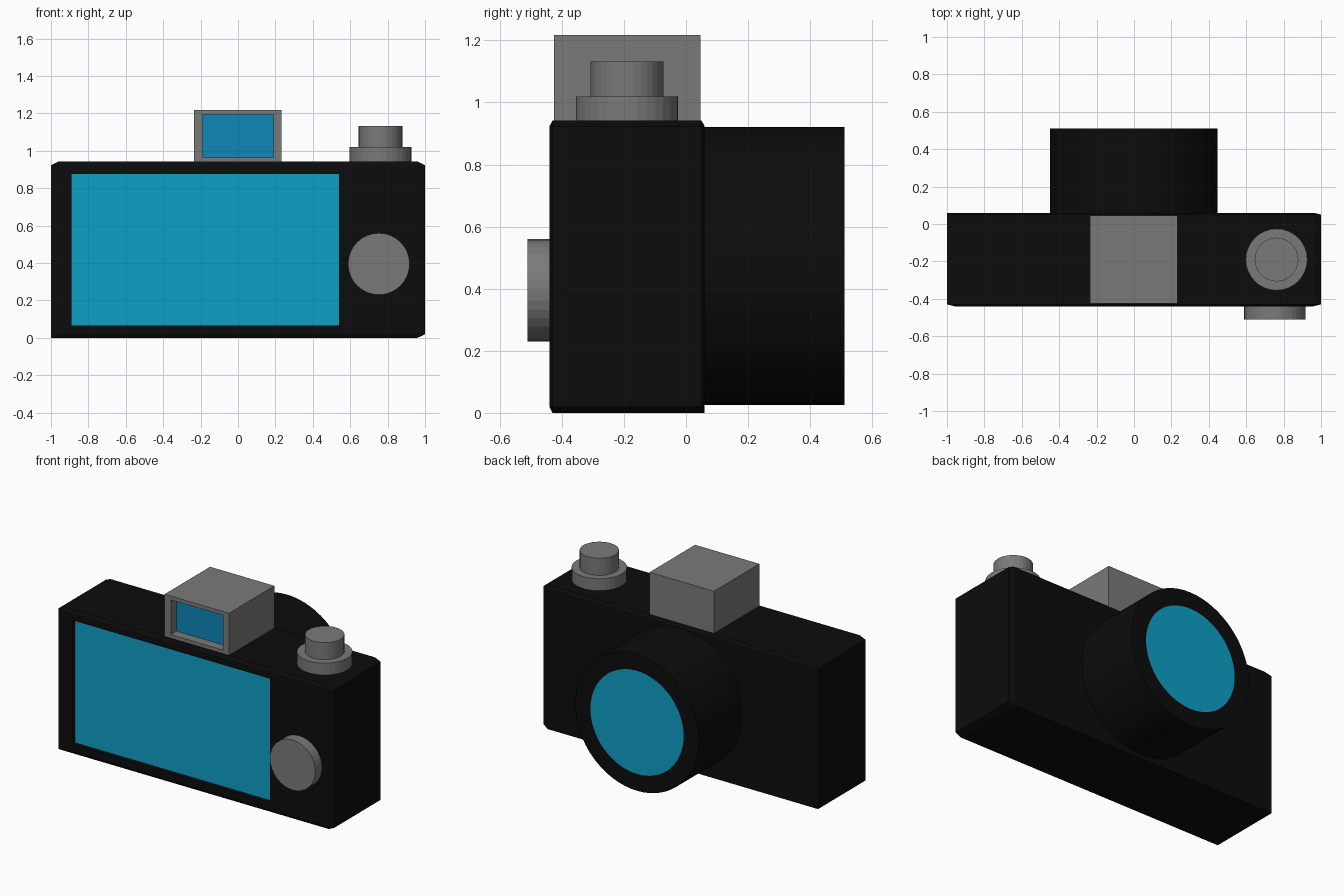
import bpy, bmesh, math
from mathutils import Matrix, Vector

if "Cube" in bpy.data.objects:
    bpy.data.objects.remove(bpy.data.objects["Cube"])


def material(name, rgb):
    m = bpy.data.materials.new(name)
    m.diffuse_color = (*rgb, 1)
    m.use_nodes = True
    m.node_tree.nodes["Principled BSDF"].inputs["Base Color"].default_value = m.diffuse_color
    return m


BLACK = material("black casing", (0.0037, 0.0037, 0.0037))
GREY = material("grey metal", (0.195, 0.195, 0.195))
BLUE = material("screen blue", (0.0044, 0.352, 0.565))
DEEP = material("viewfinder blue", (0.0044, 0.242, 0.468))


def finish(bm, name, *mats):
    bmesh.ops.recalc_face_normals(bm, faces=bm.faces[:])
    me = bpy.data.meshes.new(name)
    bm.to_mesh(me)
    bm.free()
    for m in mats:
        me.materials.append(m)
    ob = bpy.data.objects.new(name, me)
    bpy.context.collection.objects.link(ob)
    return ob


def box(lo, hi, bevel=0):
    """Box between two corners; the bevel is a fraction of each side."""
    bm = bmesh.new()
    bmesh.ops.create_cube(bm, size=1)
    if bevel:
        # the three edges meeting at the lower back left corner stay sharp
        corner = Vector((-0.5, 0.5, -0.5))
        edges = [e for e in bm.edges
                 if all((v.co - corner).length > 0.01 for v in e.verts)]
        bmesh.ops.bevel(bm, geom=edges, offset=bevel, segments=1,
                        affect='EDGES', profile=0.5)
    lo, hi = Vector(lo), Vector(hi)
    bm.transform(Matrix.Translation((lo + hi) / 2) @ Matrix.Diagonal((*(hi - lo), 1)))
    return bm


def recess(bm, x0, x1, z0, z1, depth):
    """Sink a rectangular window into the large front face."""
    bm.normal_update()
    face = max((f for f in bm.faces if f.normal.y < -0.99),
               key=lambda f: f.calc_area())
    bmesh.ops.inset_individual(bm, faces=[face], thickness=0.01)
    c = face.calc_center_median()
    corners = [(v, v.co.x < c.x, v.co.z < c.z) for v in face.verts]
    for v, left, low in corners:
        v.co.x = x0 if left else x1
        v.co.z = z0 if low else z1
    new = bmesh.ops.extrude_discrete_faces(bm, faces=[face])["faces"][0]
    for v in new.verts:
        v.co.y += depth
    new.material_index = 1


def cylinder(base, radius, length, axis='Z', sides=32):
    """Cylinder growing from its base centre along Z or +Y."""
    bm = bmesh.new()
    bmesh.ops.create_cone(bm, cap_ends=True, segments=sides, radius1=radius,
                          radius2=radius, depth=length)
    bm.transform(Matrix.Translation((0, 0, length / 2)))
    if axis == 'Y':
        bm.transform(Matrix.Rotation(-math.pi / 2, 4, 'X'))
    bm.transform(Matrix.Translation(base))
    return bm


# Body with sunken rear screen
bm = box((-1, -0.44, 0), (1, 0.06, 0.942), bevel=0.02)
recess(bm, -0.89, 0.54, 0.065, 0.877, 0.025)
finish(bm, "camera_body", BLACK, BLUE)

# Viewfinder housing with sunken window
bm = box((-0.235, -0.425, 0.93), (0.232, 0.046, 1.218))
recess(bm, -0.19, 0.19, 0.965, 1.193, 0.06)
finish(bm, "viewfinder", GREY, DEEP)

# Lens barrel with inset glass
bm = cylinder((-0.002, 0.05, 0.473), 0.448, 0.46, 'Y', sides=64)
bm.normal_update()
glass = max(bm.faces, key=lambda f: f.calc_center_median().y)
bmesh.ops.inset_individual(bm, faces=[glass], thickness=0.11)
glass.material_index = 1
finish(bm, "lens", BLACK, BLUE)

# Shutter button, its collar and the rear dial
finish(cylinder((0.762, -0.19, 0.93), 0.165, 0.09), "button_collar", GREY)
finish(cylinder((0.762, -0.19, 1.01), 0.117, 0.122), "shutter_button", GREY)
finish(cylinder((0.753, -0.51, 0.395), 0.165, 0.08, 'Y'), "rear_dial", GREY)
